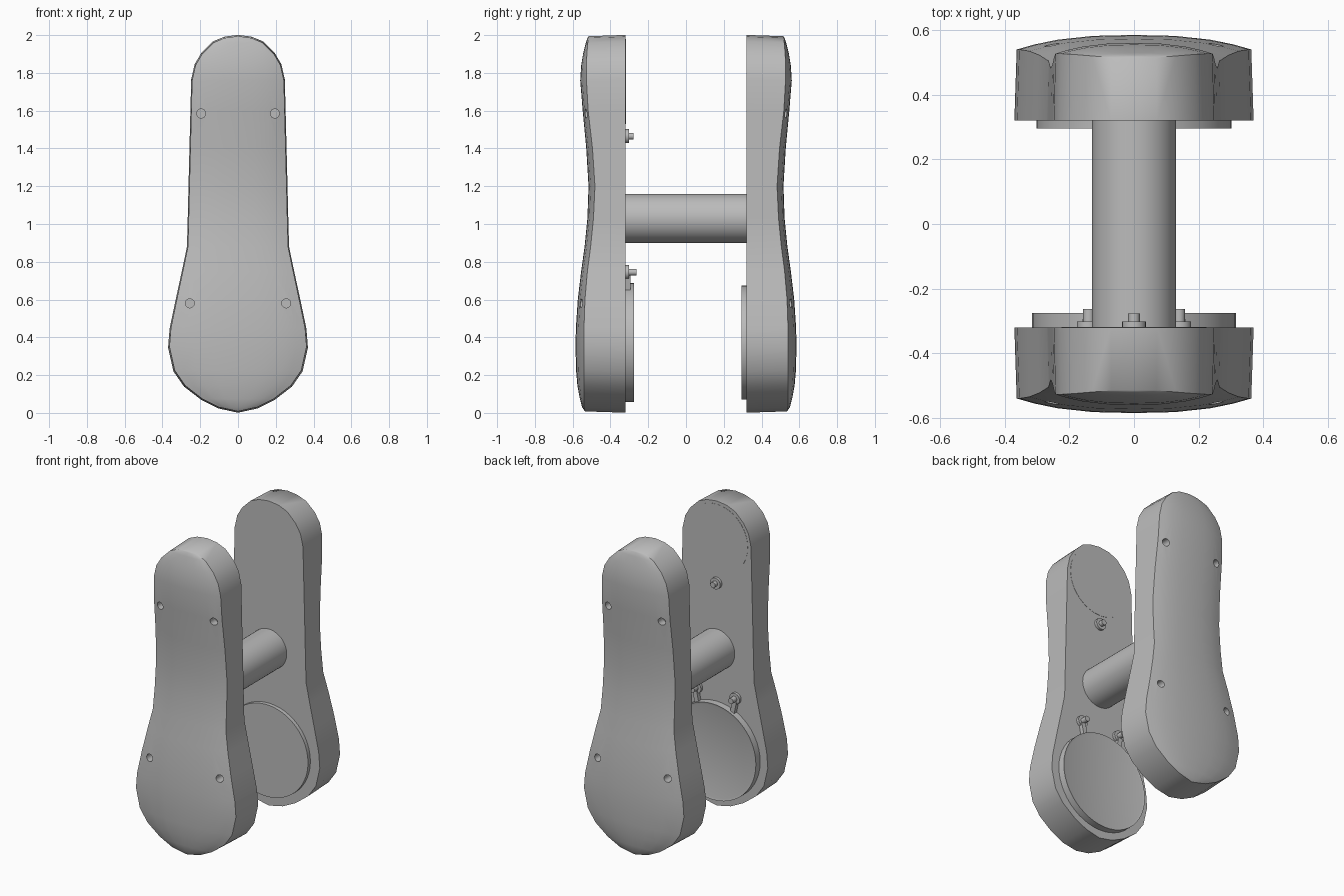
import bpy, bmesh
from math import radians
from mathutils import Matrix

cube = bpy.data.objects.get("Cube")
if cube:
    bpy.data.objects.remove(cube, do_unlink=True)

grey = bpy.data.materials.new("plain grey")
grey.use_nodes = True
grey.diffuse_color = (0.5, 0.5, 0.5, 1)
grey.node_tree.nodes["Principled BSDF"].inputs["Base Color"].default_value = (0.5, 0.5, 0.5, 1)

INNER = 0.32   # distance of the inner plate faces from the middle

# Plate rows: height, half width, depth at the rim, depth at the middle
ROWS = [
    (0.008, 0, 0.535, 0.535), (0.03, 0.10, 0.54, 0.55), (0.075, 0.19, 0.54, 0.562),
    (0.145, 0.28, 0.54, 0.575), (0.225, 0.335, 0.54, 0.582), (0.35, 0.363, 0.54, 0.585),
    (0.45, 0.355, 0.54, 0.583), (0.60, 0.324, 0.535, 0.573), (0.75, 0.292, 0.522, 0.555),
    (0.88, 0.265, 0.505, 0.537), (1.03, 0.261, 0.49, 0.522), (1.2, 0.257, 0.482, 0.516),
    (1.4, 0.252, 0.495, 0.528), (1.6, 0.247, 0.518, 0.547), (1.76, 0.243, 0.527, 0.56),
    (1.84, 0.225, 0.527, 0.555), (1.90, 0.19, 0.525, 0.545), (1.96, 0.13, 0.52, 0.53),
    (1.985, 0.07, 0.515, 0.522), (1.994, 0, 0.515, 0.515),
]
ACROSS = [-1, -0.85, -0.65, -0.35, 0, 0.35, 0.65, 0.85, 1]


def finish(name, bm, angle=32):
    bmesh.ops.recalc_face_normals(bm, faces=bm.faces)
    mesh = bpy.data.meshes.new(name)
    bm.to_mesh(mesh)
    bm.free()
    mesh.materials.append(grey)
    obj = bpy.data.objects.new(name, mesh)
    bpy.context.collection.objects.link(obj)
    smooth(obj, angle)
    return obj


def smooth(obj, angle=32):
    bpy.ops.object.select_all(action='DESELECT')
    obj.select_set(True)
    bpy.context.view_layer.objects.active = obj
    bpy.ops.object.shade_smooth_by_angle(angle=radians(angle))


def add_rod(bm, x, z, radius, y0, y1, sides=32):
    """Cylinder lying along y."""
    place = Matrix.Translation((x, (y0 + y1) / 2, z)) @ Matrix.Rotation(radians(90), 4, 'X')
    bmesh.ops.create_cone(bm, cap_ends=True, segments=sides, radius1=radius,
                          radius2=radius, depth=abs(y1 - y0), matrix=place)


def rod(name, *args, **kw):
    bm = bmesh.new()
    add_rod(bm, *args, **kw)
    return finish(name, bm)


def plate(name, side):
    """Crowned side plate with slightly drafted walls and four screw holes."""
    bm = bmesh.new()
    outer, inner = [], []
    for z, w, rim, crown in ROWS:
        outer.append([bm.verts.new((u * w, side * (rim + (crown - rim) * (1 - abs(u) ** 2.6)), z))
                      for u in ACROSS])
        inner.append([bm.verts.new((s * w * 1.02, side * INNER, 1 + (z - 1) * 1.007))
                      for s in (-1, 1)])
    for a, b, c, d in zip(outer, outer[1:], inner, inner[1:]):
        for j in range(len(ACROSS) - 1):
            bm.faces.new((a[j], a[j + 1], b[j + 1], b[j]))
        bm.faces.new((a[0], b[0], d[0], c[0]))
        bm.faces.new((a[-1], b[-1], d[1], c[1]))
        bm.faces.new((c[0], c[1], d[1], d[0]))
    bmesh.ops.remove_doubles(bm, verts=bm.verts, dist=0.0005)
    obj = finish(name, bm)

    # Screw holes
    holes = bmesh.new()
    for s in (-1, 1):
        add_rod(holes, s * 0.195, 1.585, 0.024, side * 0.48, side * 0.7, 16)
        add_rod(holes, s * 0.255, 0.58, 0.024, side * 0.49, side * 0.7, 16)
    cutter = finish(name + "_hole_cutter", holes)
    cutter.hide_render = True
    cut = obj.modifiers.new("screw holes", 'BOOLEAN')
    cut.operation = 'DIFFERENCE'
    cut.solver = 'EXACT'
    cut.object = cutter
    bpy.context.view_layer.objects.active = obj
    bpy.ops.object.modifier_apply(modifier=cut.name)
    bpy.data.objects.remove(cutter, do_unlink=True)
    smooth(obj)


plate("front_plate", -1)
plate("back_plate", 1)

# Axle joining the plates
rod("axle", 0, 1.03, 0.13, -0.33, 0.33, sides=48)

# Round pads on the inner faces
rod("back_pad", 0, 0.372, 0.302, 0.33, 0.295, sides=48)
rod("front_pad", 0, 0.372, 0.302, -0.33, -0.28, sides=48)
rod("upper_disc", 0, 1.755, 0.225, -0.325, -0.3185, sides=48)

# Raised collar around the front pad
ring = bmesh.new()
add_rod(ring, 0, 0.372, 0.315, -0.33, -0.275, sides=48)
caps = [f for f in ring.faces if f.normal.y > 0.9]
bmesh.ops.inset_region(ring, faces=caps, thickness=0.014)
bmesh.ops.translate(ring, verts=caps[0].verts, vec=(0, -0.004, 0))
finish("front_pad_collar", ring)

# Pins with washers
for label, x, z, tip in (("upper", 0, 1.465, -0.277), ("lower_left", 0.14, 0.745, -0.263),
                         ("lower_right", -0.14, 0.745, -0.263)):
    rod(label + "_washer", x, z, 0.037, -0.33, -0.302, sides=20)
    rod(label + "_pin", x, z, 0.018, -0.33, tip, sides=16)

# Small necks from the collar to the lower washers
for label, s in (("left", 1), ("right", -1)):
    bm = bmesh.new()
    place = (Matrix.Translation((s * 0.135, -0.309, 0.685))
             @ Matrix.Rotation(radians(s * 12), 4, 'Y') @ Matrix.Diagonal((0.03, 0.03, 0.09, 1)))
    bmesh.ops.create_cube(bm, size=1, matrix=place)
    finish(label + "_neck", bm)
